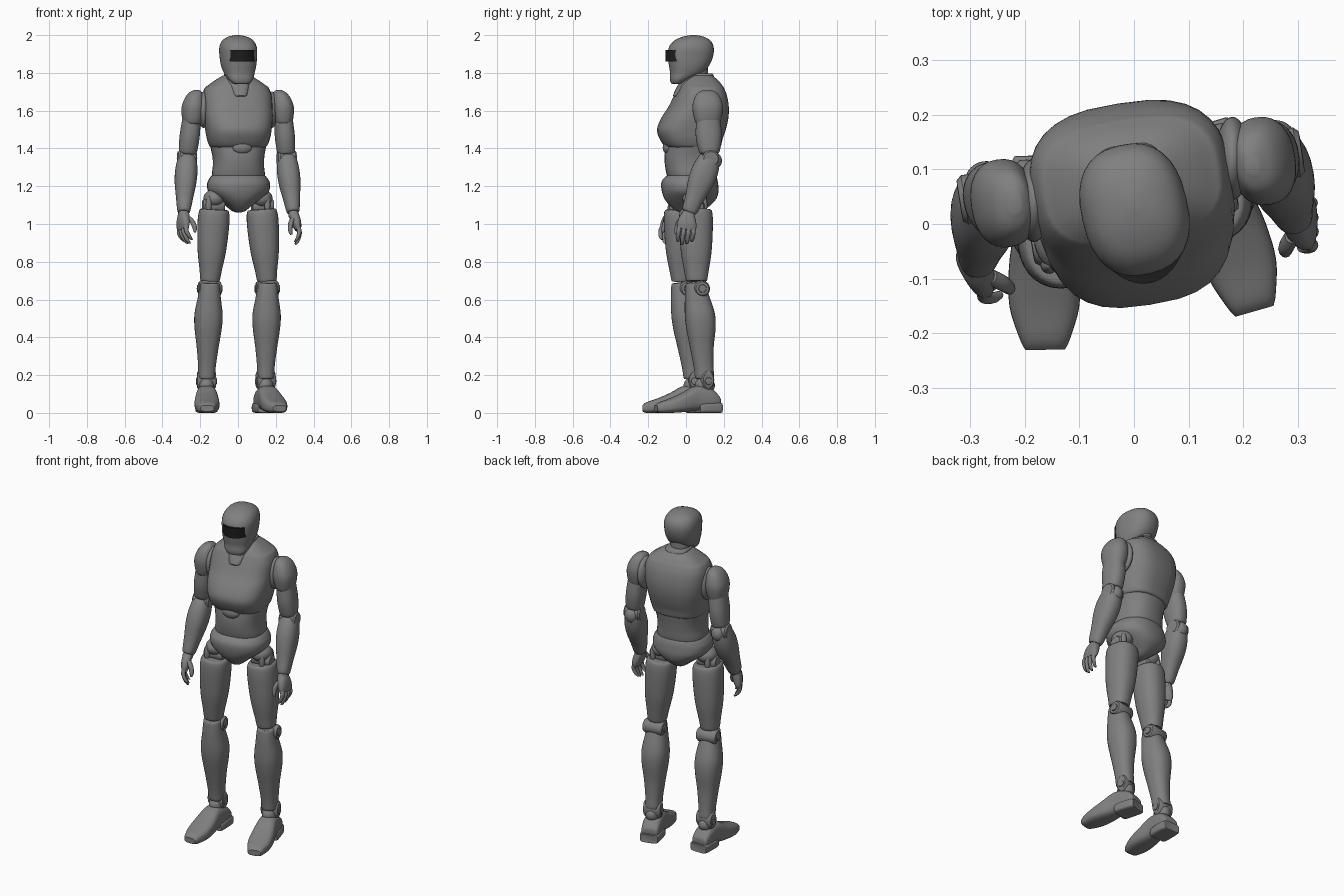
import bpy, bmesh
from math import sin, cos, pi, radians
from mathutils import Matrix, Vector

if "Cube" in bpy.data.objects:
    bpy.data.objects.remove(bpy.data.objects["Cube"])


def material(name, value):
    m = bpy.data.materials.new(name)
    m.use_nodes = True
    colour = (value, value, value, 1)
    m.diffuse_color = colour
    m.node_tree.nodes["Principled BSDF"].inputs["Base Color"].default_value = colour
    return m


GREY = material("armour grey", 0.215)
BLACK = material("visor black", 0.012)


def finish(name, bm, M=Matrix(), mat=GREY):
    bmesh.ops.recalc_face_normals(bm, faces=bm.faces)
    bm.transform(M)
    mesh = bpy.data.meshes.new(name)
    bm.to_mesh(mesh)
    bm.free()
    mesh.materials.append(mat)
    ob = bpy.data.objects.new(name, mesh)
    bpy.context.collection.objects.link(ob)


def spline(rows, steps):
    """Catmull-Rom interpolation through the ring rows."""
    rows = [Vector(r) for r in rows]
    out = []
    for i in range(len(rows) - 1):
        a, b, c, d = (rows[min(max(i + k, 0), len(rows) - 1)] for k in (-1, 0, 1, 2))
        for j in range(steps):
            t = j / steps
            out.append(b + (c - a) * (t / 2) + (a * 2 - b * 5 + c * 4 - d) * (t * t / 2)
                       + (b * 3 - a - c * 3 + d) * (t ** 3 / 2))
    return out + [rows[-1]]


def loft(name, rows, M=Matrix(), power=2.0, steps=4, n=32):
    """Skin superellipse rings given as (height, centre x, centre y, radius x, radius y)."""
    bm = bmesh.new()
    rings = []

    def rnd(v):
        return (1 if v > 0 else -1) * abs(v) ** (2 / power)
    for z, cx, cy, rx, ry in spline(rows, steps):
        rings.append([bm.verts.new((cx + max(rx, .002) * rnd(cos(2 * pi * k / n)),
                                    cy + max(ry, .002) * rnd(sin(2 * pi * k / n)), z))
                      for k in range(n)])
    for low, high in zip(rings, rings[1:]):
        for k in range(n):
            m = (k + 1) % n
            bm.faces.new((low[k], low[m], high[m], high[k]))
    bm.faces.new(rings[0])
    bm.faces.new(rings[-1])
    finish(name, bm, M)


def shell(name, rows, M=Matrix(), power=2.0):
    """Loft from rows of (height, low y, high y, half width)."""
    loft(name, [(z, 0, (a + b) / 2, w, (b - a) / 2) for z, a, b, w in rows], M, power)


def ball(name, centre, radii, M=Matrix()):
    bm = bmesh.new()
    bmesh.ops.create_uvsphere(bm, u_segments=32, v_segments=18, radius=1)
    finish(name, bm, M @ Matrix.Translation(centre) @ Matrix.Diagonal((*radii, 1)))


def disc(name, centre, r, half, yaw=0, tall=1):
    """Bevelled joint barrel lying across the body."""
    M = Matrix.Translation(centre) @ Matrix.Rotation(yaw, 4, "Z") @ Matrix.Rotation(pi / 2, 4, "Y")
    loft(name, [(h * half, 0, 0, r * k * tall, r * k) for h, k in
                ((-1, .6), (-.98, .82), (-.8, 1), (.8, 1), (.98, .82), (1, .6))], M, steps=1)


def frame(a, b, yaw=0):
    """Limb frame: z runs from a to b, x sideways, y to the front."""
    z = (Vector(b) - Vector(a)).normalized()
    y = z.cross(Vector((cos(yaw), sin(yaw), 0))).normalized()
    R = Matrix((y.cross(z), y, z)).transposed().to_4x4()
    return Matrix.Translation(a) @ R


def limb(name, a, b, rows, yaw=0, power=2.3):
    """Rows are (fraction along, front offset, half width, half depth)."""
    length = (Vector(b) - Vector(a)).length
    loft(name, [(t * length, 0, o, w, d) for t, o, w, d in rows], frame(a, b, yaw), power)


def turned(degrees, y):
    return (Matrix.Translation((0, y, 0)) @ Matrix.Rotation(radians(degrees), 4, "Z")
            @ Matrix.Translation((0, -y, 0)))


# Trunk
BODY, HEAD = turned(9, .04), turned(13, .03)
shell("chest", [(1.405, -.08, .165, .125), (1.41, -.108, .18, .147), (1.45, -.136, .19, .163),
                (1.5, -.15, .207, .172), (1.56, -.127, .22, .181), (1.62, -.088, .222, .184),
                (1.68, -.058, .212, .182), (1.72, -.038, .196, .168), (1.735, -.03, .187, .15),
                (1.76, -.01, .168, .115), (1.785, .015, .14, .075)], BODY, 2.8)
shell("abdomen", [(1.2, -.08, .14, .13), (1.26, -.1, .155, .139), (1.31, -.11, .16, .134),
                  (1.36, -.112, .166, .136), (1.42, -.105, .175, .147), (1.47, -.1, .18, .14)],
      BODY, 2.4)
ball("stomach_plate", (0, -.1, 1.405), (.052, .024, .034), BODY)
shell("pelvis", [(1.262, -.09, .14, .128), (1.255, -.102, .156, .142), (1.235, -.122, .164, .157),
                 (1.21, -.13, .168, .166), (1.17, -.126, .17, .158), (1.13, -.112, .158, .112),
                 (1.095, -.085, .125, .066), (1.07, -.055, .085, .035), (1.062, -.03, .05, .015)],
      BODY, 2.3)

# Neck and head
shell("collar", [(1.672, -.05, .1, .03), (1.68, -.068, .11, .042), (1.72, -.05, .13, .056),
                 (1.76, -.026, .148, .069), (1.792, .0, .142, .066), (1.797, .015, .13, .055)],
      BODY, 3.4)
shell("neck", [(1.72, -.01, .12, .06), (1.78, .0, .118, .056), (1.86, .0, .115, .056)], HEAD)
shell("helmet", [(1.742, -.07, -.035, .035), (1.747, -.08, -.022, .048), (1.768, -.085, .015, .066),
                 (1.8, -.084, .085, .08), (1.84, -.09, .122, .091), (1.89, -.096, .143, .096),
                 (1.935, -.09, .146, .096), (1.97, -.062, .13, .081), (1.991, -.018, .095, .05),
                 (2.0, .025, .055, .012)], HEAD, 2.4)
bm = bmesh.new()
arc = [radians(-60 + 120 * i / 20) for i in range(21)]
edge = [(k, a) for k, angles in ((1, arc), (.8, arc[::-1])) for a in angles]
face = bm.faces.new([bm.verts.new((.092 * k * sin(a), .02 - .131 * k * cos(a), 1.86))
                     for k, a in edge])
top = bmesh.ops.extrude_face_region(bm, geom=[face])["geom"]
bmesh.ops.translate(bm, vec=(0, 0, .06), verts=[v for v in top if isinstance(v, bmesh.types.BMVert)])
finish("visor", bm, HEAD, BLACK)

# Limb joints for each side, followed by the turn of hand and foot
POSE = {
    "left": (1, (.235, .115, 1.62), (.258, .125, 1.345), (.294, .012, 1.05), (.314, -.0, .96), 0,
             (.125, .052, 1.09), (.155, .056, .67), (.146, .1, .17), 16),
    "right": (-1, (-.238, .038, 1.62), (-.27, .05, 1.345), (-.288, -.068, 1.05),
              (-.284, -.095, .96), 30, (-.125, -.03, 1.09), (-.15, -.02, .67), (-.167, .04, .17), 1),
}
for side, (s, shoulder, elbow, wrist, knuckle, hand_turn, hip, knee, ankle, foot_turn) in POSE.items():
    # Arm
    yaw = radians(9)
    ball(side + "_shoulder_socket", (shoulder[0] - s * .055, shoulder[1] + .005, 1.605),
         (.032, .076, .096))
    loft(side + "_shoulder_pad",
         [(-.092, s * .004, 0, .03, .05), (-.085, s * .004, 0, .045, .064),
          (-.05, s * .002, 0, .056, .075), (0, 0, 0, .059, .081), (.045, -s * .006, 0, .049, .07),
          (.075, -s * .014, 0, .034, .05), (.09, -s * .02, 0, .012, .02)],
         Matrix.Translation(shoulder) @ Matrix.Rotation(yaw, 4, "Z"), 2.3)
    limb(side + "_upper_arm", shoulder, elbow,
         [(0, 0, .045, .055), (.3, 0, .049, .065), (.55, 0, .052, .069), (.75, 0, .05, .062),
          (.88, 0, .045, .052), (.9, 0, .03, .04)], yaw)
    disc(side + "_elbow_joint", elbow, .046, .05, yaw)
    ball(side + "_elbow_cap", (elbow[0], elbow[1] + .025, elbow[2] - .01), (.04, .04, .045))
    limb(side + "_forearm", elbow, wrist,
         [(-.02, 0, .035, .04), (0, 0, .049, .056), (.2, 0, .058, .07), (.42, 0, .057, .068),
          (.7, 0, .045, .051), (.93, 0, .034, .041), (.96, 0, .025, .03)], yaw)

    # Hand
    hand = frame(wrist, knuckle, radians(hand_turn))
    ball(side + "_wrist", wrist, (.028, .034, .03))
    loft(side + "_palm", [(-.01, 0, 0, .025, .03), (.025, s * .004, .002, .027, .045),
                          (.06, s * .006, 0, .023, .052), (.085, s * .006, 0, .016, .048)], hand, 2.6)
    for i, reach in enumerate((.075, .088, .082, .066)):
        y = .036 - .024 * i
        loft(side + "_finger", [(.07, s * .008, y, .012, .012),
                                (.07 + reach * .4, s * .01, y * 1.08, .012, .012),
                                (.07 + reach * .8, -s * .006, y * 1.08, .011, .011),
                                (.07 + reach, -s * .02, y, .008, .008),
                                (.073 + reach, -s * .024, y, .002, .002)], hand, n=12)
    loft(side + "_thumb", [(.02, -s * .008, .03, .015, .015), (.05, -s * .026, .045, .015, .015),
                           (.085, -s * .036, .05, .012, .012), (.108, -s * .036, .05, .006, .006)],
         hand, n=12)

    # Hip and thigh
    ball(side + "_hip_ball", (hip[0], hip[1] - s * .005, 1.135), (.058, .065, .048))
    disc(side + "_hip_barrel", (hip[0] + s * .005, hip[1], 1.095), .04, .058, yaw)
    for y in (-.045, .045):
        ball(side + "_hip_link", (hip[0] + s * .03, hip[1] + y, 1.1), (.016, .016, .05))
    limb(side + "_thigh", hip, knee,
         [(.03, 0, .06, .066), (.045, 0, .076, .083), (.15, 0, .083, .089), (.35, 0, .081, .087),
          (.58, 0, .073, .08), (.8, 0, .058, .065), (.92, 0, .051, .056), (.935, 0, .045, .05)], yaw)

    # Knee and shin
    disc(side + "_knee_barrel", (knee[0], knee[1] + .022, .658), .042, .06, yaw)
    disc(side + "_knee_bolt", (knee[0], knee[1] + .022, .658), .024, .067, yaw)
    limb(side + "_shin", knee, ankle,
         [(-.04, .008, .038, .036), (-.035, .008, .048, .046), (.03, .006, .054, .055),
          (.13, .002, .061, .066), (.3, -.004, .074, .079), (.45, -.004, .071, .077),
          (.65, 0, .057, .062), (.85, 0, .046, .052), (.96, 0, .044, .05), (.97, 0, .036, .04)], yaw)

    # Ankle and foot
    turn = radians(foot_turn)
    disc(side + "_ankle_barrel", (ankle[0], ankle[1] + .006, .175), .034, .05, turn, 1.5)
    disc(side + "_ankle_bolt", (ankle[0], ankle[1] + .006, .168), .022, .055, turn)
    ball(side + "_ankle_ball", (ankle[0], ankle[1], .145), (.042, .053, .045))
    ground = Matrix.Translation((ankle[0], ankle[1], 0)) @ Matrix.Rotation(turn, 4, "Z") \
        @ Matrix.Rotation(pi / 2, 4, "X")
    shell(side + "_shoe", [(-.078, .04, .07, .03), (-.072, .03, .09, .046), (-.03, .02, .128, .053),
                           (.05, .012, .143, .055), (.12, .004, .108, .064), (.19, 0, .077, .064),
                           (.25, 0, .056, .046), (.27, .008, .04, .036)], ground, 3)
    shell(side + "_heel", [(-.084, .004, .048, .04), (-.078, 0, .054, .054), (-.01, 0, .054, .059),
                           (.035, 0, .048, .056), (.04, .006, .042, .048)], ground, 5)

# Smooth shading with crisp edges
bpy.ops.object.select_all(action="DESELECT")
for ob in bpy.context.scene.objects:
    if ob.type == "MESH":
        ob.select_set(True)
        bpy.context.view_layer.objects.active = ob
bpy.ops.object.shade_smooth_by_angle(angle=radians(40))
